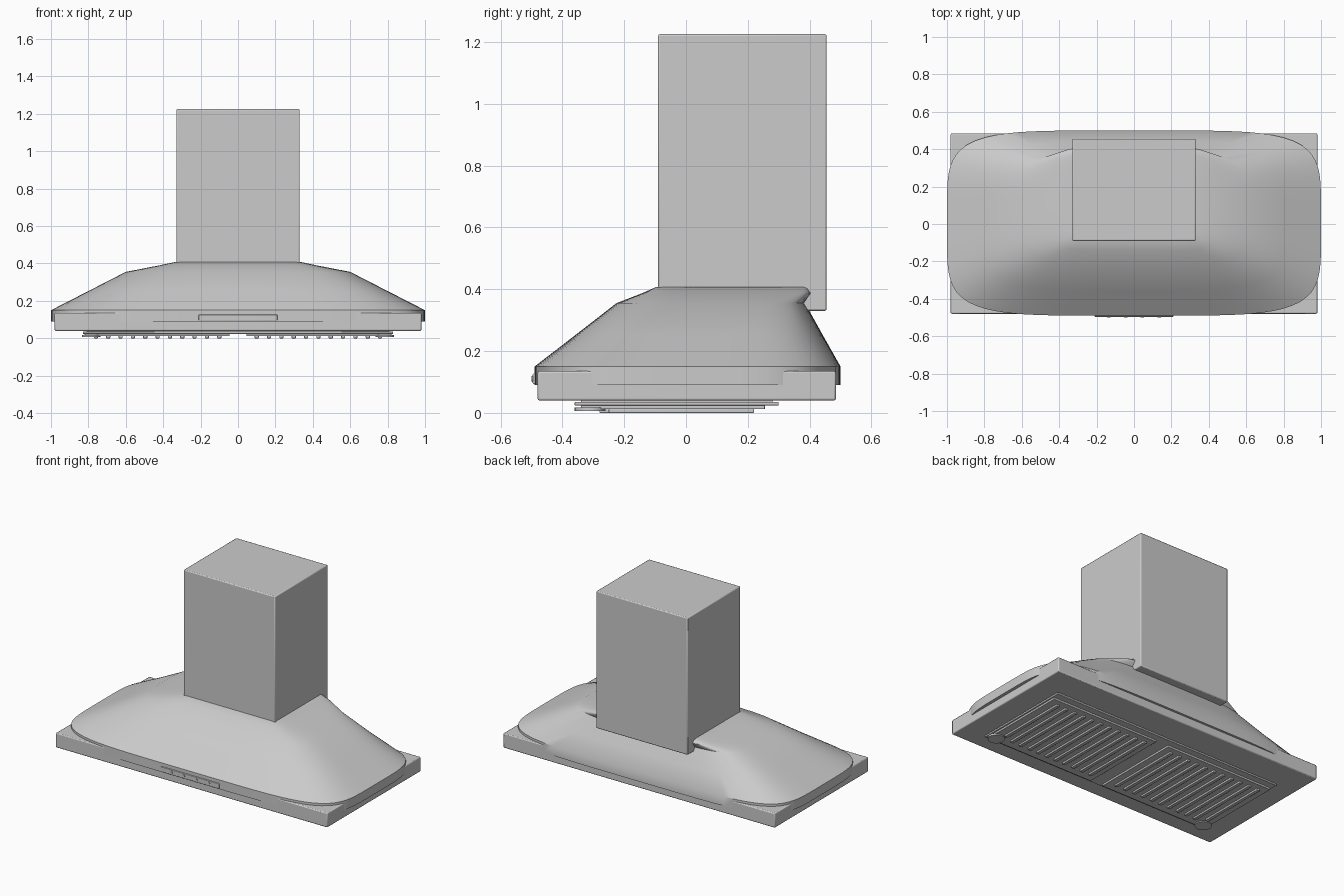
import bpy, bmesh, math

if "Cube" in bpy.data.objects:
    bpy.data.objects.remove(bpy.data.objects["Cube"])


def finish(name, bm, bevel=0.0, segs=2):
    bmesh.ops.recalc_face_normals(bm, faces=bm.faces)
    mesh = bpy.data.meshes.new(name)
    bm.to_mesh(mesh)
    bm.free()
    ob = bpy.data.objects.new(name, mesh)
    bpy.context.collection.objects.link(ob)
    if bevel:
        m = ob.modifiers.new("bevel", "BEVEL")
        m.width, m.segments = bevel, segs
    bpy.ops.object.select_all(action="DESELECT")
    ob.select_set(True)
    bpy.context.view_layer.objects.active = ob
    bpy.ops.object.shade_smooth_by_angle(angle=math.radians(35))
    return ob


def box(name, x, y, z, bevel=0.0):
    bm = bmesh.new()
    bmesh.ops.create_cube(bm, size=1)
    for v in bm.verts:
        for i, (lo, hi) in enumerate((x, y, z)):
            v.co[i] = lo + (v.co[i] + 0.5) * (hi - lo)
    return finish(name, bm, bevel)


def disc(name, loc, r, depth, along_y=False):
    bm = bmesh.new()
    bmesh.ops.create_cone(bm, cap_ends=True, segments=24,
                          radius1=r, radius2=r, depth=depth)
    ob = finish(name, bm)
    ob.location = loc
    if along_y:
        ob.rotation_euler.x = math.pi / 2
    return ob


def ring(bm, half_x, y0, y1, z, power, n=128):
    # rounded rectangle outline (superellipse)
    verts = []
    for i in range(n):
        a = 2 * math.pi * (i + 0.5) / n
        c, s = math.cos(a), math.sin(a)
        k = (abs(c) ** power + abs(s) ** power) ** (-1 / power)
        verts.append(bm.verts.new((half_x * c * k,
                                   (y0 + y1) / 2 + (y1 - y0) / 2 * s * k, z)))
    return verts


# Canopy: half width, front y, back y, height, squareness
sections = [
    (1.00, -0.49, 0.50, 0.09, 5),
    (1.00, -0.49, 0.50, 0.15, 5),
    (0.80, -0.357, 0.442, 0.2525, 4.6),
    (0.60, -0.225, 0.385, 0.355, 4.6),
    (0.43, -0.14, 0.41, 0.388, 7),
    (0.335, -0.095, 0.40, 0.408, 14),
]
bm = bmesh.new()
rings = [ring(bm, *s) for s in sections]
for a, b in zip(rings, rings[1:]):
    for i in range(len(a)):
        j = (i + 1) % len(a)
        bm.faces.new((a[i], a[j], b[j], b[i]))
bm.faces.new(rings[0])
bm.faces.new(rings[-1])
finish("canopy", bm)

# Chimney and base slab
box("chimney", (-0.33, 0.33), (-0.09, 0.455), (0.33, 1.225), 0.006)
box("base_tray", (-0.98, 0.98), (-0.48, 0.485), (0.04, 0.135), 0.006)

# Underside: plate, two filters with slats, and lamps
box("filter_plate", (-0.83, 0.83), (-0.36, 0.30), (0.024, 0.036), 0.002)
box("filter_plate_core", (-0.81, 0.81), (-0.34, 0.28), (0.03, 0.05))
for side, label in ((-1, "left"), (1, "right")):
    box(label + "_filter", tuple(sorted((side * 0.045, side * 0.82))),
        (-0.34, 0.255), (0.012, 0.026), 0.002)
    for i in range(11):
        x = side * (0.10 + i * 0.066)
        box(f"{label}_slat_{i + 1}", (x - 0.011, x + 0.011),
            (-0.28 if i < 10 else -0.25, 0.22), (0.0, 0.014), 0.003)
    disc(label + "_lamp", (side * 0.785, -0.31, 0.012), 0.05, 0.012)

# Control strip and buttons on the front
box("control_panel", (-0.21, 0.21), (-0.496, -0.47), (0.094, 0.127), 0.003)
for i in range(4):
    disc(f"button_{i + 1}", (-0.135 + i * 0.09, -0.495, 0.11), 0.009, 0.01, True)
